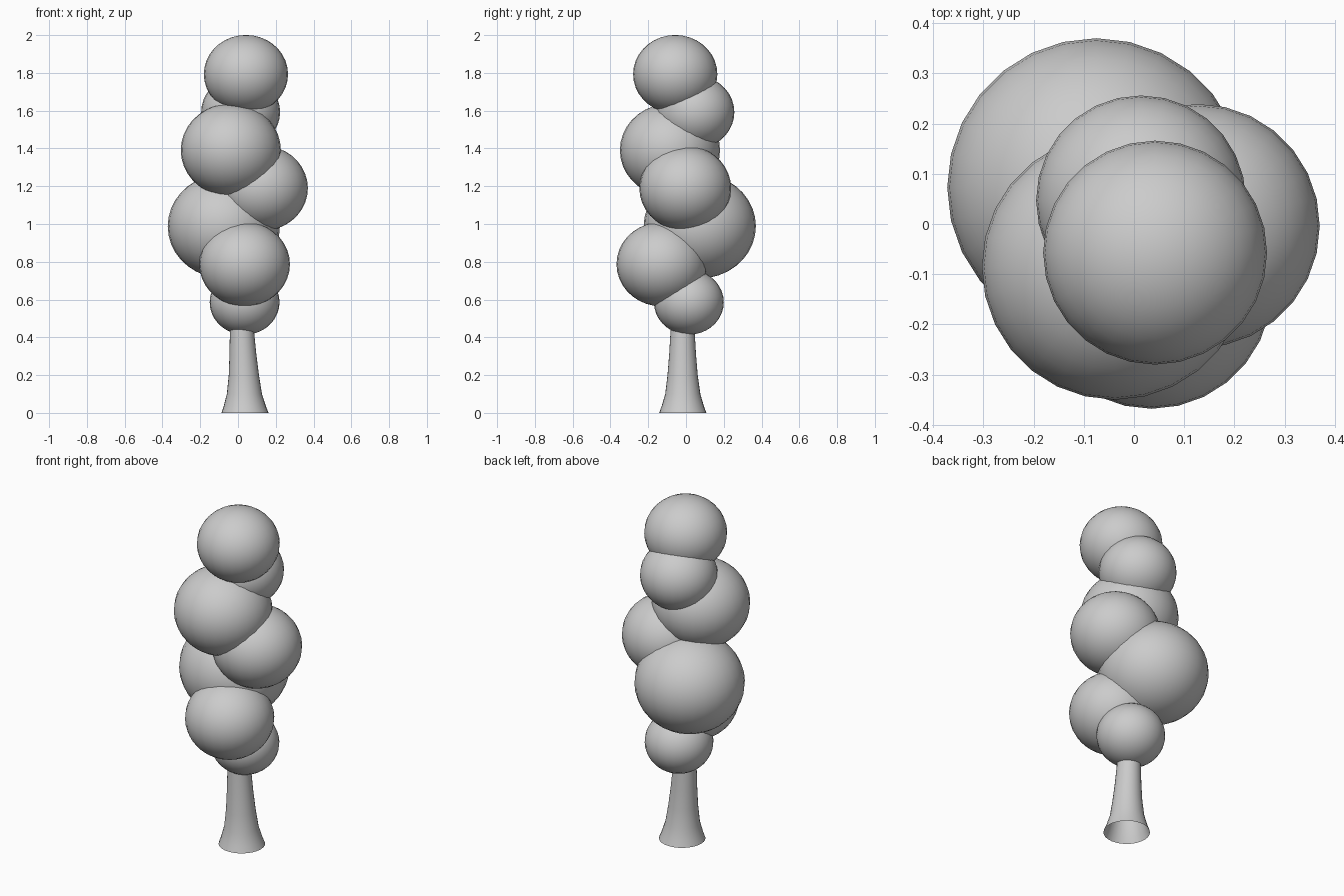
import bpy, bmesh, math

if "Cube" in bpy.data.objects:
    bpy.data.objects.remove(bpy.data.objects["Cube"])

SEG = 28


def smooth_object(name, bm):
    for f in bm.faces:
        f.smooth = True
    bmesh.ops.recalc_face_normals(bm, faces=bm.faces)
    me = bpy.data.meshes.new(name)
    bm.to_mesh(me)
    bm.free()
    ob = bpy.data.objects.new(name, me)
    bpy.context.collection.objects.link(ob)
    return ob


# Trunk: flared, slightly leaning, open at both ends (x, y, z, radius)
trunk = [(.037, -.017, 0, .125), (.036, -.017, .035, .112), (.034, -.017, .1, .093),
         (.031, -.018, .2, .080), (.026, -.018, .31, .071),
         (.021, -.018, .43, .064), (.015, -.018, .58, .058)]
bm = bmesh.new()
rings = []
for x, y, z, r in trunk:
    angles = [2 * math.pi * i / SEG for i in range(SEG)]
    rings.append([bm.verts.new((x + r * math.cos(a), y + r * math.sin(a), z)) for a in angles])
for lo, hi in zip(rings, rings[1:]):
    for i in range(SEG):
        j = (i + 1) % SEG
        bm.faces.new((lo[i], lo[j], hi[j], hi[i]))
smooth_object("trunk", bm)

# Foliage: overlapping, slightly flattened balls stacked at even heights (x, y, radius)
balls = [(.035, .015, .185), (.035, -.128, .240), (-.075, .073, .297), (.127, -.004, .243),
         (-.038, -.085, .265), (.014, .047, .209), (.042, -.057, .223)]
for i, (x, y, r) in enumerate(balls):
    bm = bmesh.new()
    bmesh.ops.create_uvsphere(bm, u_segments=SEG, v_segments=18, radius=r)
    ob = smooth_object(f"foliage_{i + 1}", bm)
    ob.location = (x, y, .586 + .2012 * i)
    ob.scale.z = .93
